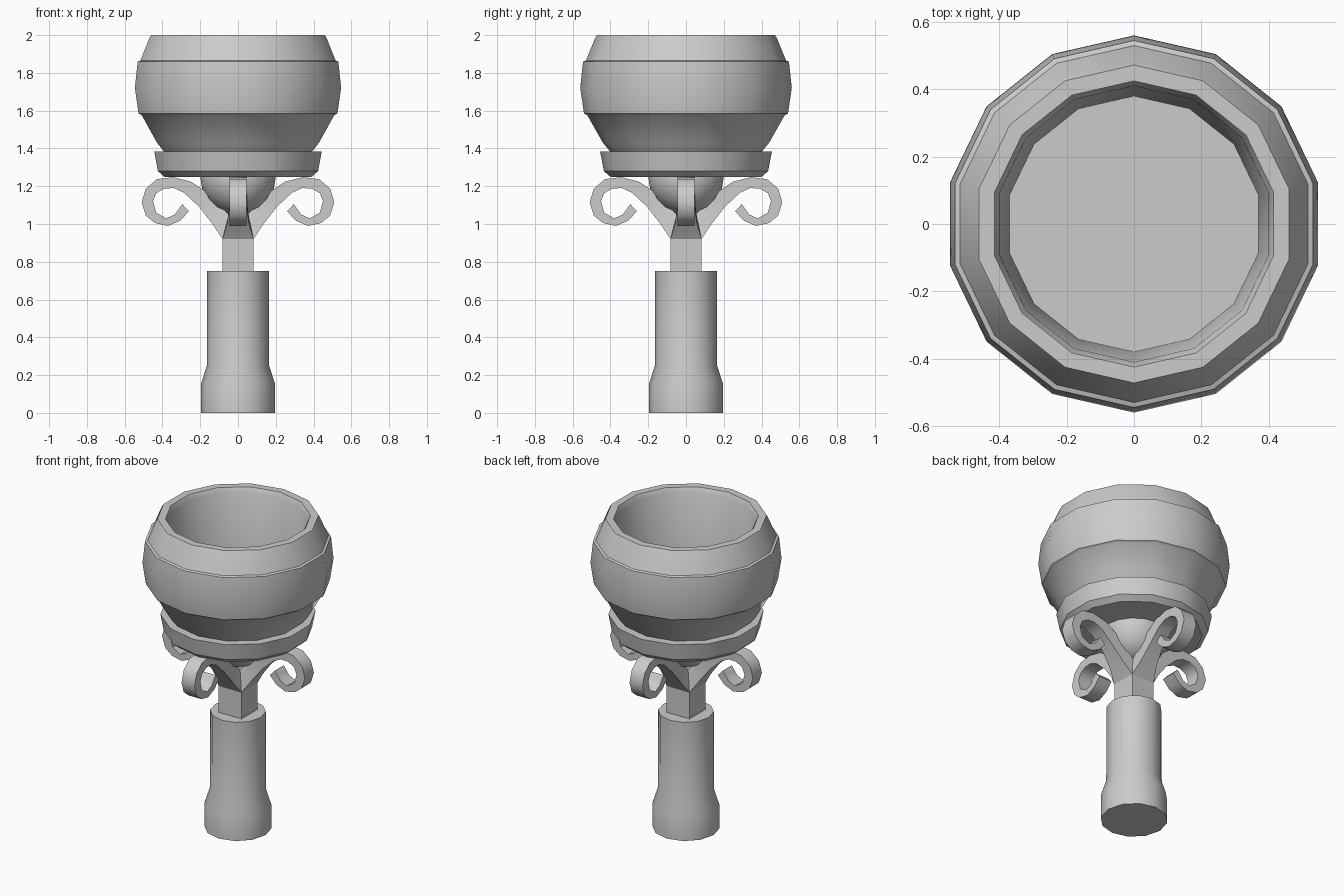
import bpy, bmesh, math

if "Cube" in bpy.data.objects:
    bpy.data.objects.remove(bpy.data.objects["Cube"])


def finish(bm, name, angle=35):
    bmesh.ops.recalc_face_normals(bm, faces=bm.faces)
    me = bpy.data.meshes.new(name)
    bm.to_mesh(me)
    bm.free()
    ob = bpy.data.objects.new(name, me)
    bpy.context.collection.objects.link(ob)
    bpy.ops.object.select_all(action='DESELECT')
    ob.select_set(True)
    bpy.context.view_layer.objects.active = ob
    if angle:
        bpy.ops.object.shade_smooth_by_angle(angle=math.radians(angle))
    return ob


def lathe(name, profile, sides, angle=35):
    """Spin (radius, z) points around z, capping both ends."""
    bm = bmesh.new()
    rings = []
    for r, z in profile:
        rings.append([bm.verts.new((r * math.sin(2 * math.pi * i / sides),
                                    r * math.cos(2 * math.pi * i / sides), z))
                      for i in range(sides)])
    for a, b in zip(rings, rings[1:]):
        for i in range(sides):
            j = (i + 1) % sides
            bm.faces.new((a[i], a[j], b[j], b[i]))
    bm.faces.new(rings[0])
    bm.faces.new(rings[-1])
    return finish(bm, name, angle)


# Handle with flared foot
lathe("handle", [(0.197, 0), (0.197, 0.15), (0.165, 0.25), (0.163, 0.75)], 12)

# Bowl with stepped bands and hollow inside
lathe("bowl", [(0.39, 1.37), (0.44, 1.43), (0.522, 1.575), (0.54, 1.585),
               (0.56, 1.72), (0.545, 1.86), (0.53, 1.865), (0.485, 1.975),
               (0.472, 2.0), (0.425, 2.0), (0.41, 1.97), (0.38, 1.45)], 14)

# Collar under the bowl
lathe("collar", [(0.40, 1.25), (0.435, 1.28), (0.455, 1.385), (0.40, 1.385)], 14)

# Ball beneath the collar
bm = bmesh.new()
bmesh.ops.create_uvsphere(bm, u_segments=16, v_segments=10, radius=0.2)
bmesh.ops.translate(bm, verts=bm.verts, vec=(0, 0, 1.25))
finish(bm, "ball")

# Square stem, tapering where the arms split off
s = math.sqrt(2)
stem = lathe("stem", [(0.082 * s, 0.74), (0.082 * s, 0.92), (0.05 * s, 1.05)], 4, 0)
stem.rotation_euler.z = math.pi / 4

# Scroll arms: pairs of (lower/inner edge, upper/outer edge)
inner = [(0.082, 0.92), (0.135, 1.0), (0.205, 1.09), (0.285, 1.165), (0.34, 1.19),
         (0.39, 1.188), (0.433, 1.163), (0.45, 1.12), (0.433, 1.06), (0.38, 1.03),
         (0.335, 1.05), (0.295, 1.105)]
outer = [(0.05, 1.05), (0.095, 1.10), (0.16, 1.165), (0.25, 1.225), (0.345, 1.248),
         (0.43, 1.237), (0.488, 1.187), (0.51, 1.115), (0.488, 1.045), (0.44, 1.005),
         (0.37, 0.99), (0.26, 1.068)]
# extra outer bend before the tip
inner.insert(11, (0.315, 1.078))
outer.insert(11, (0.305, 1.018))

for k in range(4):
    c, sn = round(math.cos(k * math.pi / 2)), round(math.sin(k * math.pi / 2))
    bm = bmesh.new()
    rings = []
    for n, ((xi, zi), (xo, zo)) in enumerate(zip(inner, outer)):
        wi = (0.082, 0.058)[n] if n < 2 else 0.046
        wo = 0.05 if n == 0 else 0.046
        pts = [(xi, -wi, zi), (xi, wi, zi), (xo, wo, zo), (xo, -wo, zo)]
        rings.append([bm.verts.new((x * c - y * sn, x * sn + y * c, z))
                      for x, y, z in pts])
    for a, b in zip(rings, rings[1:]):
        for i in range(4):
            j = (i + 1) % 4
            bm.faces.new((a[i], a[j], b[j], b[i]))
    bm.faces.new(rings[0])
    bm.faces.new(rings[-1])
    finish(bm, "scroll_arm_%d" % (k + 1), 40)
